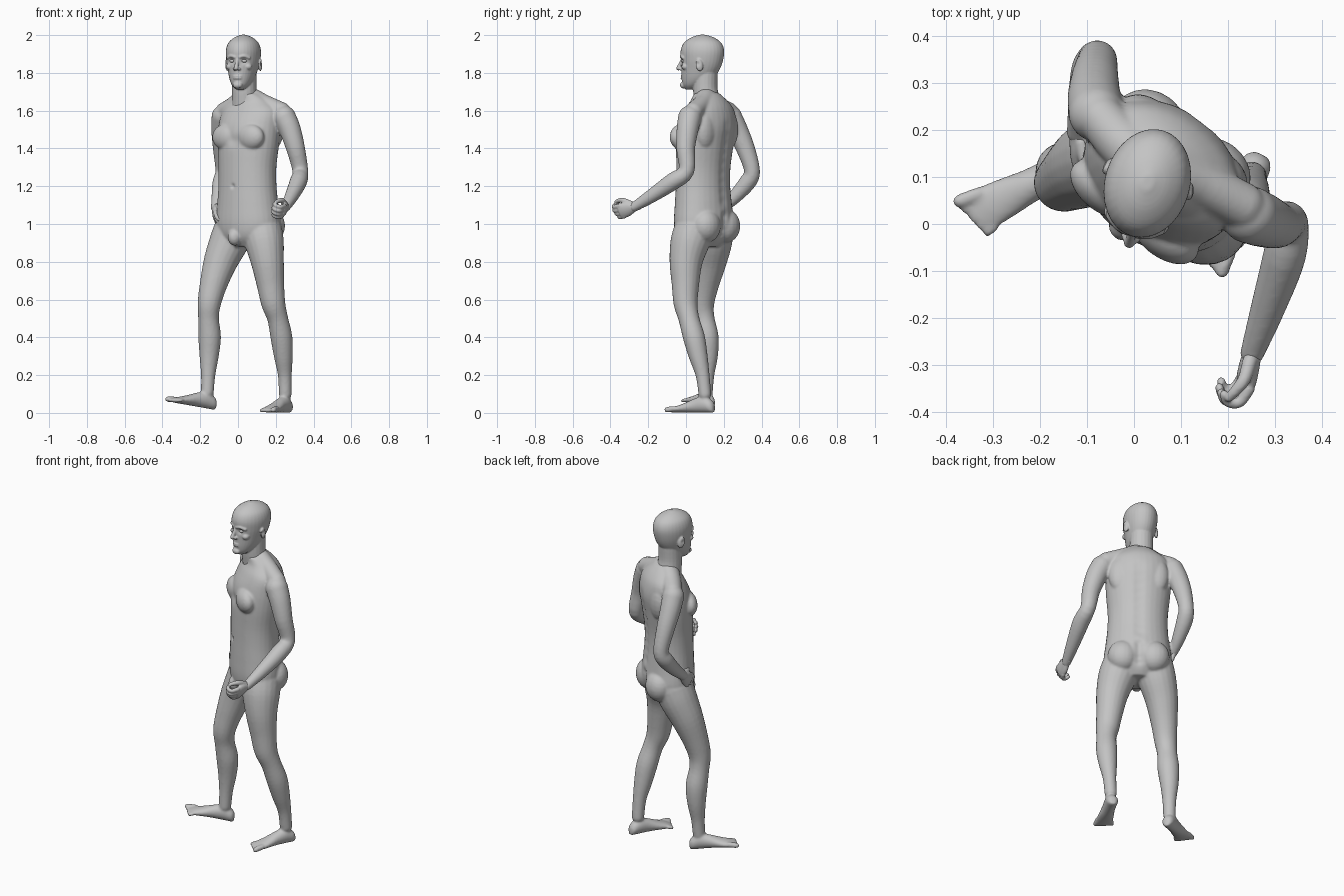
import bpy, bmesh, math
from mathutils import Vector, Matrix, Euler

cube = bpy.data.objects.get("Cube")
if cube:
    bpy.data.objects.remove(cube, do_unlink=True)

GREY = (0.55, 0.55, 0.55, 1)
skin = bpy.data.materials.new("skin grey")
skin.use_nodes = True
skin.diffuse_color = GREY
skin.node_tree.nodes["Principled BSDF"].inputs["Base Color"].default_value = GREY


def curve(rows, n=4):
    """Smooth interpolation through rows of numbers."""
    out = []
    for i in range(len(rows) - 1):
        p = [Vector(rows[max(0, min(len(rows) - 1, i + k))]) for k in (-1, 0, 1, 2)]
        for s in range(n):
            t = s / n
            out.append(0.5 * (2 * p[1] + (p[2] - p[0]) * t
                              + (2 * p[0] - 5 * p[1] + 4 * p[2] - p[3]) * t ** 2
                              + (3 * p[1] - p[0] - 3 * p[2] + p[3]) * t ** 3))
    return out + [Vector(rows[-1])]


def loft(bm, rings, n=20):
    """Closed skin over (centre, half axis, half axis) ellipses."""
    loops = []
    for c, u, v in rings:
        loops.append([bm.verts.new(c + u * math.cos(a) + v * math.sin(a))
                      for a in (math.tau * i / n for i in range(n))])
    for a, b in zip(loops, loops[1:]):
        for i in range(n):
            bm.faces.new((a[i], a[(i + 1) % n], b[(i + 1) % n], b[i]))
    bm.faces.new(loops[0][::-1])
    bm.faces.new(loops[-1])


def ball(bm, loc, size, yaw=0.0, tilt=0.0):
    m = Matrix.LocRotScale(Vector(loc), Euler((tilt, 0, yaw)), Vector(size))
    bmesh.ops.create_uvsphere(bm, u_segments=20, v_segments=12, radius=1, matrix=m)


def tube(bm, rows):
    """Round limb through (x, y, z, radius) rows with rounded ends."""
    pts = curve([tuple(r) for r in rows])
    pos = [p.xyz for p in pts]
    rings, u = [], None
    for i, p in enumerate(pts):
        t = (pos[min(i + 1, len(pos) - 1)] - pos[max(i - 1, 0)]).normalized()
        u = t.orthogonal() if u is None else u - t * u.dot(t)
        u.normalize()
        rings.append((pos[i], u * p[3], t.cross(u) * p[3]))
    loft(bm, rings)
    for p in (pts[0], pts[-1]):
        ball(bm, p.xyz, [p[3]] * 3)


def finish(bm, name, voxel, smooth, dents=()):
    """Fuse the shells, relax them, then press in small hollows."""
    bmesh.ops.recalc_face_normals(bm, faces=bm.faces)
    me = bpy.data.meshes.new(name)
    bm.to_mesh(me)
    bm.free()
    ob = bpy.data.objects.new(name, me)
    bpy.context.collection.objects.link(ob)
    if voxel:
        mod = ob.modifiers.new("fuse", 'REMESH')
        mod.mode, mod.voxel_size = 'VOXEL', voxel
        mod = ob.modifiers.new("relax", 'SMOOTH')
        mod.factor, mod.iterations = 0.5, smooth
        deps = bpy.context.evaluated_depsgraph_get()
        baked = bpy.data.meshes.new_from_object(ob.evaluated_get(deps))
        ob.modifiers.clear()
        ob.data = baked
        bpy.data.meshes.remove(me)
        baked.name = name
    for point, radius, push in dents:
        for v in ob.data.vertices:
            d = (v.co - Vector(point)).length / radius
            if d < 3:
                v.co += Vector(push) * math.exp(-d * d)
    ob.data.materials.clear()
    ob.data.materials.append(skin)
    for f in ob.data.polygons:
        f.use_smooth = True
    return ob


# Torso frame: turned toward the model's right
YAW = math.radians(-37)
LEFT = Vector((math.cos(YAW), math.sin(YAW), 0))
FRONT = Vector((math.sin(YAW), -math.cos(YAW), 0))


def at(l, f, z):
    return Vector((0.052, 0.094, z)) + LEFT * l + FRONT * f


body = bmesh.new()

# Trunk: height, centre x, centre y, half width, half depth
trunk = [(.88, .05, .085, .10, .08), (.93, .05, .09, .165, .12), (1.0, .053, .095, .187, .14),
         (1.1, .052, .092, .176, .136), (1.2, .05, .09, .166, .13), (1.3, .05, .092, .165, .13),
         (1.42, .055, .10, .176, .136), (1.52, .062, .112, .18, .136), (1.6, .07, .12, .17, .112),
         (1.65, .068, .122, .12, .085), (1.69, .05, .11, .072, .068)]
rings = []
for z, x, y, a, b in curve([r[:3] for r in trunk]) and [
        (*p, *q) for p, q in zip(curve([r[:3] for r in trunk]), curve([r[3:] for r in trunk]))]:
    rings.append((Vector((x, y, z)), LEFT * a, FRONT * b))
loft(body, rings, 32)
for side in (-1, 1):
    ball(body, at(side * .08, .085, 1.46), (.085, .05, .07), YAW)       # chest
    ball(body, at(side * .085, -.08, .99), (.085, .075, .09), YAW)      # buttock
    ball(body, at(side * .095, -.085, 1.5), (.07, .05, .11), YAW)       # shoulder blade
ball(body, at(0, .115, .93), (.036, .04, .045), YAW)
tube(body, [(.23, .04, 1.595, .05), (.14, .085, 1.635, .05), (.05, .115, 1.67, .055),
            (-.02, .17, 1.62, .055), (-.07, .225, 1.595, .05)])

# Arms
tube(body, [(.245, .02, 1.565, .062), (.275, .008, 1.5, .058), (.305, -.002, 1.4, .05),
            (.33, .002, 1.28, .042), (.32, -.07, 1.225, .046), (.285, -.18, 1.15, .037),
            (.252, -.275, 1.09, .026)])
tube(body, [(-.08, .235, 1.57, .06), (-.085, .27, 1.5, .057), (-.083, .315, 1.4, .05),
            (-.078, .35, 1.28, .042), (-.09, .325, 1.22, .045), (-.105, .255, 1.14, .036),
            (-.118, .195, 1.085, .026)])

# Legs
tube(body, [(.125, .045, .97, .108), (.14, .02, .9, .104), (.156, .0, .8, .088),
            (.172, -.003, .68, .073), (.187, -.002, .58, .064), (.21, .015, .5, .055),
            (.23, .042, .4, .058), (.24, .065, .3, .05), (.248, .088, .2, .037),
            (.25, .1, .1, .034)])
tube(body, [(-.02, .145, .97, .108), (-.05, .14, .9, .104), (-.093, .125, .8, .09),
            (-.13, .102, .68, .073), (-.152, .088, .58, .062), (-.156, .096, .5, .055),
            (-.15, .113, .4, .06), (-.153, .118, .3, .051), (-.158, .112, .2, .038),
            (-.162, .108, .11, .034)])

# Feet: share of length, half width, height
SOLE = [(0, .016, .045), (.06, .031, .068), (.22, .035, .09), (.42, .036, .075),
        (.62, .043, .052), (.8, .047, .034), (.9, .04, .022)]


def foot(heel, toe, inner):
    heel, toe = Vector(heel), Vector(toe)
    d = toe - heel
    side = d.cross(Vector((0, 0, 1))).normalized() * inner
    up = side.cross(d).normalized()
    up *= 1 if up.z > 0 else -1
    loft(body, [(heel + d * t + up * h / 2, side * w, up * h / 2) for t, w, h in curve(SOLE)])
    for i in range(5):
        r = .015 if i == 0 else .0105
        off = side * (.034 - .0185 * i - (.003 if i else 0))
        a = heel + d * .8 + off + up * (r + .006)
        b = heel + d * (.955 - .022 * i) + off * 1.12 + up * r
        tube(body, [(*a, r), (*b, r)])


foot((.272, .148, 0), (.148, -.095, .002), -1)
foot((-.122, .132, .015), (-.368, .008, .06), 1)

finish(body, "body", .0065, 7, [
    (at(0, .128, 1.2), .011, FRONT * -.014),
    *[(at(0, -.135, 1.12 + .05 * k), .028, FRONT * .007) for k in range(9)],
    *[(at(0, -.13, .9 + .035 * k), .022, FRONT * .014) for k in range(5)],
    (at(0, .13, 1.44), .03, FRONT * -.008)])


# Hands: palm, four jointed fingers and a thumb
def hand(name, wrist, d, w, n, curl):
    bm = bmesh.new()
    wrist, d, w, n = Vector(wrist), Vector(d).normalized(), Vector(w), Vector(n)
    w = (w - d * w.dot(d)).normalized()
    n = d.cross(w) * (1 if d.cross(w).dot(n) > 0 else -1)
    palm = [(-.03, .024, .021), (0, .025, .02), (.03, .037, .02), (.06, .041, .019), (.085, .037, .014)]
    loft(bm, [(wrist + d * t, w * a, n * b) for t, a, b in curve(palm)])
    for i in range(4):
        p = wrist + d * (.075 - .004 * abs(i - 1)) + w * (.031 - .0205 * i)
        rows, angle = [(*p, .0125)], curl * .4
        for k, length in enumerate((.035, .026, .02)):
            p = p + (d * math.cos(angle) + n * math.sin(angle)) * length * (.85 if i == 3 else 1)
            rows.append((*p, .0115 - .001 * k))
            angle += curl
        tube(bm, rows)
    joints = [(.012, .02, .008, .016), (.045, .046, .02, .014), (.07, .05, .034, .012), (.09, .046, .045, .01)]
    tube(bm, [(*(wrist + d * a + w * b + n * c), r) for a, b, c, r in joints])
    finish(bm, name, .004, 3)


hand("left_hand", (.252, -.275, 1.09), (-.2, -.9, -.3), (.25, -.3, .9), (-1, 0, -.2), 1.05)
hand("right_hand", (-.118, .195, 1.085), (.03, -.75, -.65), (-.1, -.65, .75), (1, 0, 0), .35)

# Head and neck, built in the head's own frame
HEAD = Vector((.028, .085, 0))
TURN = math.radians(-17)
head = bmesh.new()
skull = [(1.712, -.066, .02, .024), (1.735, -.05, .045, .055), (1.77, -.026, .064, .085),
         (1.82, -.008, .078, .104), (1.87, 0, .088, .114), (1.92, .002, .09, .117),
         (1.96, .003, .077, .1), (1.987, .003, .047, .062), (2.002, .003, .012, .016)]
loft(head, [(Vector((0, y, z)), Vector((a, 0, 0)), Vector((0, b, 0)))
            for z, y, a, b in curve(skull)], 32)
tube(head, [(.0, .04, 1.6, .078), (0, .026, 1.66, .069), (0, .018, 1.72, .065), (0, .02, 1.8, .064)])
tube(head, [(0, -.108, 1.872, .009), (0, -.121, 1.845, .01), (0, -.13, 1.825, .0125)])
ball(head, (0, -.103, 1.735), (.026, .018, .018))
for z in (1.7715, 1.782):
    ball(head, (0, -.105, z), (.026, .0125, .0058))
for s in (-1, 1):
    ball(head, (s * .0125, -.117, 1.821), (.009, .012, .008))
    ball(head, (s * .05, -.076, 1.833), (.022, .022, .018))
    ball(head, (s * .091, .012, 1.842), (.01, .02, .034), s * .35, .2)
    tube(head, [(s * .012, -.111, 1.883, .008), (s * .035, -.104, 1.888, .009), (s * .058, -.086, 1.88, .009)])
hollows = [((s * .033, -.106, 1.864), .016, (0, .012, 0)) for s in (-1, 1)]
hollows += [((s * .1, .004, 1.848), .012, (-s * .007, 0, 0)) for s in (-1, 1)]
parts = [finish(head, "head", .004, 4, hollows)]

# Eyes
for s, name in ((-1, "right_eye"), (1, "left_eye")):
    bm = bmesh.new()
    ball(bm, (s * .033, -.092, 1.863), (.015, .0115, .009), s * .25)
    parts.append(finish(bm, name, 0, 0))
for ob in parts:
    ob.location = HEAD
    ob.rotation_euler.z = TURN
